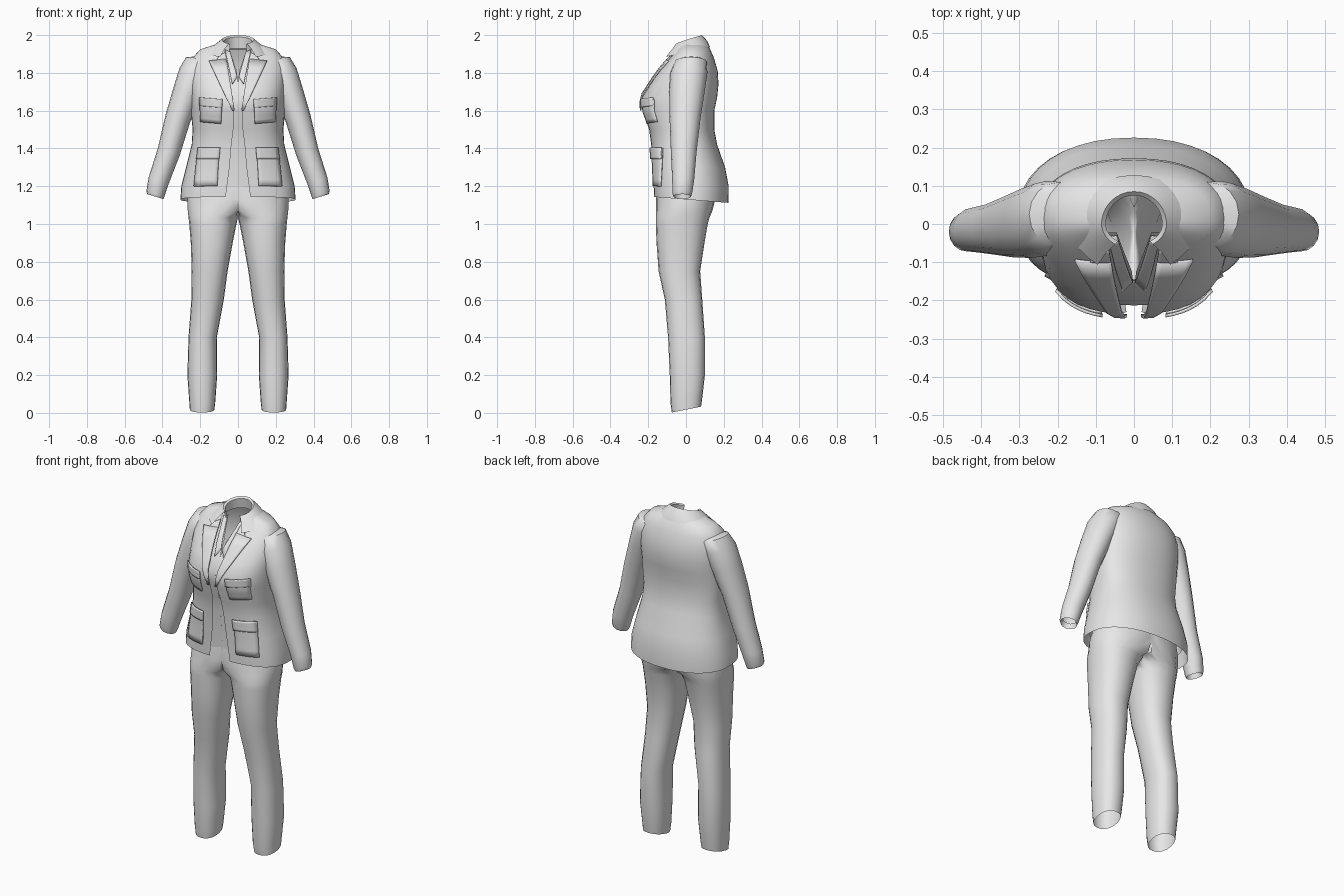
import bpy, bmesh, math
from mathutils import Vector

if "Cube" in bpy.data.objects:
    bpy.data.objects.remove(bpy.data.objects["Cube"])

cloth = bpy.data.materials.new("light_grey_cloth")
cloth.diffuse_color = (0.8, 0.8, 0.8, 1)
cloth.use_nodes = True
cloth.node_tree.nodes["Principled BSDF"].inputs["Base Color"].default_value = cloth.diffuse_color


def make(name, rings, closed=False, mirror=False, angle=50):
    """Skin a list of equal-length point rings into one sheet."""
    bm = bmesh.new()
    rows = [[bm.verts.new(p) for p in r] for r in rings]
    n = len(rows[0])
    for a, b in zip(rows, rows[1:]):
        for j in range(n if closed else n - 1):
            k = (j + 1) % n
            q = (a[j], a[k], b[k], b[j])
            if mirror and all(abs(v.co.x) < 1e-5 for v in q):
                continue
            bm.faces.new(q)
    bmesh.ops.remove_doubles(bm, verts=bm.verts, dist=1e-5)
    me = bpy.data.meshes.new(name)
    bm.to_mesh(me)
    bm.free()
    ob = bpy.data.objects.new(name, me)
    bpy.context.collection.objects.link(ob)
    me.materials.append(cloth)
    if mirror:
        ob.modifiers.new("mirror", 'MIRROR')
    bpy.ops.object.select_all(action='DESELECT')
    ob.select_set(True)
    bpy.context.view_layer.objects.active = ob
    bpy.ops.object.shade_smooth_by_angle(angle=math.radians(angle))
    return ob


def spow(v, p):
    return math.copysign(abs(v) ** p, v)


# Jacket sections: height, half width, front y, back y, half gap of the opening
JACKET = [
    (1.13, .305, -.17, .225, .065), (1.20, .30, -.172, .226, .058),
    (1.30, .275, -.175, .207, .045), (1.42, .245, -.185, .165, .035),
    (1.50, .24, -.195, .15, .025), (1.60, .25, -.23, .15, .02),
    (1.67, .25, -.235, .165, .03), (1.74, .255, -.19, .172, .042),
    (1.81, .255, -.145, .168, .055), (1.88, .24, -.085, .148, .066),
    (1.925, .20, -.045, .128, .07), (1.95, .12, -.03, .11, .07)]
YC, NF, NB = .02, 2.7, 2.2


def section(z):
    for a, b in zip(JACKET, JACKET[1:]):
        if z <= b[0]:
            t = max(0, (z - a[0]) / (b[0] - a[0]))
            return [p + (q - p) * t for p, q in zip(a, b)]
    return list(JACKET[-1])


def front_y(x, z):
    _, w, yf, _, _ = section(z)
    return YC - (YC - yf) * max(0, 1 - abs(x / w) ** NF) ** (1 / NF)


def body_ring(z, w, yf, yb, g, tilt=0, n=10):
    """Open ring from the right front edge round the back to the left edge."""
    start = math.acos(min(1, (g / w) ** (NF / 2)))
    half = []
    for i in range(n + 1):
        t = -start + start * i / n
        half.append((w * spow(math.cos(t), 2 / NF),
                     YC + (YC - yf) * spow(math.sin(t), 2 / NF)))
    for i in range(1, n + 1):
        t = math.pi / 2 * i / n
        half.append((w * spow(max(0, math.cos(t)), 2 / NB),
                     YC + (yb - YC) * spow(math.sin(t), 2 / NB)))
    full = half + [(-x, y) for x, y in half[-2::-1]]
    return [(x, y, z - tilt * y) for x, y in full]


# Jacket body, with the hem dipping at the back
make("jacket_body", [body_ring(*r, tilt=.08 if i == 0 else 0)
                     for i, r in enumerate(JACKET)])

# Shirt inside the jacket, closed in front below a V neck
shirt = []
for z, gap in ((1.19, 0), (1.3, 0), (1.42, 0), (1.5, 0), (1.6, 0), (1.67, 0),
               (1.74, 0), (1.81, .006), (1.88, .03), (1.925, .045)):
    _, w, yf, yb, _ = section(z)
    shirt.append(body_ring(z, w - .025, yf + .022, yb - .025, max(gap, 1e-4)))
make("shirt", shirt)

# Sleeves: centre x, y, z, half thickness, half depth, from cuff to shoulder
SLEEVE = [
    (.432, -.02, 1.175, .038, .038), (.438, -.02, 1.145, .045, .046),
    (.437, -.02, 1.16, .05, .052), (.42, -.015, 1.23, .056, .058),
    (.367, -.012, 1.38, .061, .068), (.318, -.005, 1.56, .068, .082),
    (.268, .005, 1.70, .077, .094), (.228, .015, 1.80, .086, .098),
    (.195, .025, 1.86, .083, .085), (.15, .03, 1.875, .045, .05)]
rings = []
for x, y, z, a, b in SLEEVE:
    ring = []
    for i in range(16):
        t = math.tau * i / 16
        ring.append((x + .957 * a * math.cos(t), y + b * math.sin(t),
                     z + .29 * a * math.cos(t)))
    rings.append(ring)
make("sleeves", rings, closed=True, mirror=True)

# Trousers: height, inner x, outer x, front y, back y, hem tilt
LEG = [
    (.017, .125, .255, -.075, .08, .2), (.06, .12, .258, -.082, .085, .1),
    (.2, .11, .268, -.086, .10, 0), (.4, .112, .262, -.095, .10, 0),
    (.6, .075, .247, -.112, .086, 0), (.75, .055, .245, -.145, .075, 0),
    (.9, .028, .25, -.156, .098, 0), (1.0, .008, .258, -.16, .115, 0),
    (1.035, -.01, .262, -.16, .125, 0), (1.07, -.11, .266, -.16, .14, 0),
    (1.13, -.22, .268, -.16, .155, 0), (1.24, -.24, .24, -.145, .16, 0)]
rings = []
for z, xi, xo, yf, yb, tilt in LEG:
    cx, a, cy, b = (xi + xo) / 2, (xo - xi) / 2, (yf + yb) / 2, (yb - yf) / 2
    ring = []
    for i in range(20):
        t = math.tau * i / 20
        y = cy + b * spow(math.sin(t), .88)
        ring.append((max(0, cx + a * spow(math.cos(t), .88)), y, z + tilt * y))
    rings.append(ring)
make("trousers", rings, closed=True, mirror=True)

# Folded collar: fall edge, roll and inner stand
rings = []
for rx, yfront, yback, zf, zb in ((.165, -.13, .128, 1.885, 1.935),
                                  (.125, -.09, .112, 1.925, 1.97),
                                  (.085, -.065, .085, 1.955, 2.0),
                                  (.074, -.055, .075, 1.95, 1.99),
                                  (.078, -.055, .085, 1.91, 1.93)):
    ring = []
    for i in range(25):
        t = math.radians(-55 + 290 * i / 24)
        s = math.sin(t)
        y = s * (yback if s > 0 else -yfront)
        ring.append((rx * math.cos(t), y, zf + (zb - zf) * (s + .82) / 1.82))
    rings.append(ring)
make("collar", rings)


def patch(name, corners, off, thick=.008, n=6):
    """Panel on the jacket front; corners are x, z from lower left round."""
    a, b, c, d = [Vector(p) for p in corners]
    rows = []
    for j in range(n + 1):
        row = []
        for i in range(n + 1):
            p = a.lerp(b, i / n).lerp(d.lerp(c, i / n), j / n)
            row.append((p.x, front_y(p.x, p.y) - off, p.y))
        rows.append(row)
    ob = make(name, rows, mirror=True, angle=35)
    ob.modifiers["mirror"].use_mirror_merge = False
    sol = ob.modifiers.new("thickness", 'SOLIDIFY')
    sol.thickness = thick
    sol.offset = -1


# Lapels with a notch below the collar
patch("lapels", ((.018, 1.60), (.03, 1.60), (.155, 1.865), (.06, 1.875)), .014)
patch("lapel_tops", ((.06, 1.872), (.115, 1.868), (.10, 1.89), (.066, 1.91)), .012)
# Shirt collar strips along the neck opening
patch("shirt_collar", ((.004, 1.78), (.03, 1.74), (.068, 1.92), (.045, 1.925)), -.012, .004)
# Chest and hip pockets with flaps
patch("chest_pockets", ((.09, 1.53), (.20, 1.54), (.205, 1.66), (.085, 1.65)), .008)
patch("chest_flaps", ((.085, 1.615), (.205, 1.625), (.207, 1.67), (.083, 1.66)), .015)
patch("hip_pockets", ((.11, 1.20), (.235, 1.20), (.215, 1.40), (.10, 1.40)), .010)
patch("hip_flaps", ((.10, 1.345), (.222, 1.345), (.213, 1.405), (.095, 1.405)), .016)
